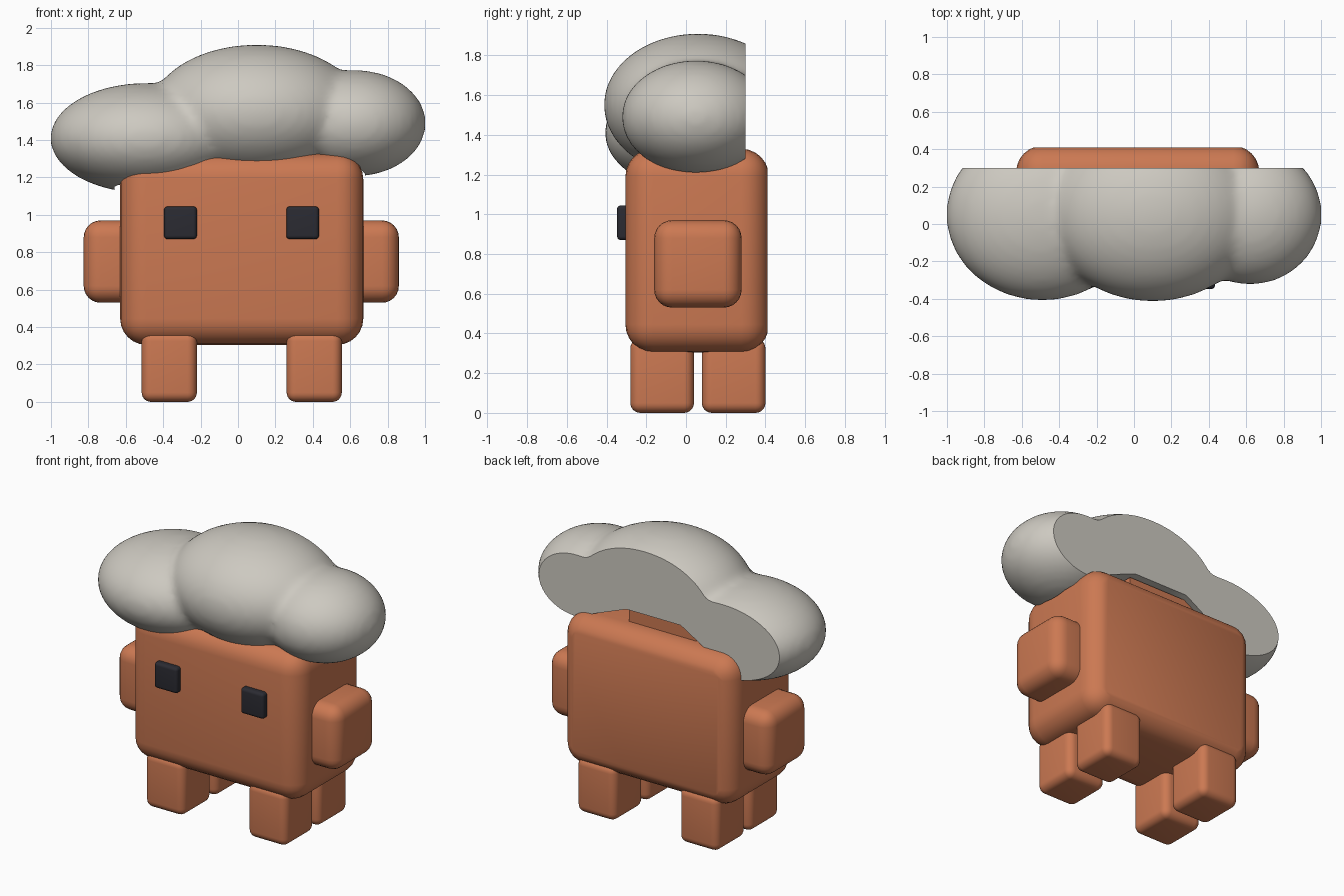
import bpy, bmesh, math
from mathutils import Matrix

if "Cube" in bpy.data.objects:
    bpy.data.objects.remove(bpy.data.objects["Cube"])


def material(name, rgb):
    m = bpy.data.materials.new(name)
    m.diffuse_color = (*rgb, 1)
    m.use_nodes = True
    m.node_tree.nodes["Principled BSDF"].inputs["Base Color"].default_value = m.diffuse_color
    return m


ORANGE = material("clay orange", (0.60, 0.19, 0.085))
GREY = material("cloud grey", (0.61, 0.585, 0.53))
DARK = material("eye black", (0.024, 0.024, 0.032))


def add_object(name, bm, mat):
    bmesh.ops.recalc_face_normals(bm, faces=bm.faces)
    me = bpy.data.meshes.new(name)
    bm.to_mesh(me)
    bm.free()
    ob = bpy.data.objects.new(name, me)
    bpy.context.collection.objects.link(ob)
    if mat:
        me.materials.append(mat)
    return ob


def smooth(ob):
    bpy.ops.object.select_all(action='DESELECT')
    ob.select_set(True)
    bpy.context.view_layer.objects.active = ob
    bpy.ops.object.shade_smooth_by_angle(angle=math.radians(32))


def box(name, lo, hi, mat, bevel=0, back_cut=None):
    """Rounded box between two corners, optionally sliced flat at the back."""
    bm = bmesh.new()
    bmesh.ops.create_cube(bm, size=1)
    for v in bm.verts:
        v.co = [(a + b) / 2 + c * (b - a) for a, b, c in zip(lo, hi, v.co)]
    if bevel:
        bmesh.ops.bevel(bm, geom=bm.edges[:], offset=bevel, segments=6,
                        profile=0.5, affect='EDGES')
    if back_cut is not None:
        bmesh.ops.bisect_plane(bm, geom=bm.verts[:] + bm.edges[:] + bm.faces[:],
                               plane_co=(0, back_cut, 0), plane_no=(0, 1, 0),
                               clear_outer=True)
        bmesh.ops.holes_fill(bm, edges=[e for e in bm.edges if e.is_boundary])
    ob = add_object(name, bm, mat)
    if bevel:
        smooth(ob)
    return ob


# Body with a flat back and a low raised block under the hair
box("body", (-0.63, -0.305, 0.305), (0.67, 0.418, 1.33), ORANGE, 0.14, 0.41)
box("head_block", (-0.26, -0.15, 1.25), (0.25, 0.26, 1.42), ORANGE)

# Arms
box("left_arm", (-0.825, -0.16, 0.53), (-0.50, 0.28, 0.97), ORANGE, 0.09)
box("right_arm", (0.54, -0.16, 0.53), (0.86, 0.28, 0.97), ORANGE, 0.09)

# Legs and eyes, repeated on both sides
for side, x in (("left", -0.515), ("right", 0.26)):
    for place, y in (("front", -0.28), ("back", 0.08)):
        box(f"{side}_{place}_leg", (x, y, 0), (x + 0.295, y + 0.32, 0.375),
            ORANGE, 0.05)
for side, x in (("left", -0.395), ("right", 0.258)):
    box(f"{side}_eye", (x, -0.347, 0.87), (x + 0.175, -0.28, 1.045), DARK, 0.02)

# Puffy hair: three blended lumps (centre, radii)
LUMPS = (((-0.49, 0.05, 1.41), (0.515, 0.46, 0.295)),
         ((0.10, 0.06, 1.55), (0.57, 0.475, 0.36)),
         ((0.62, 0.05, 1.49), (0.385, 0.375, 0.285)))
bm = bmesh.new()
for centre, radii in LUMPS:
    bmesh.ops.create_uvsphere(bm, u_segments=48, v_segments=32, radius=1,
                              matrix=Matrix.LocRotScale(centre, None, radii))
hair = add_object("hair", bm, GREY)
remesh = hair.modifiers.new("blend", 'REMESH')
remesh.mode = 'VOXEL'
remesh.voxel_size = 0.025
soften = hair.modifiers.new("soften", 'SMOOTH')
soften.factor = 0.5
soften.iterations = 12

# Helpers: flat back slice and the hollow that fits over the body
slicer = box("back_slicer", (-2, 0.30, 0.5), (2, 1.5, 2.5), GREY)
PROFILE = ((-0.66, 0.9), (-0.66, 1.15), (-0.54, 1.21), (-0.17, 1.43),
           (0.24, 1.43), (0.60, 1.29), (0.68, 1.22), (0.68, 0.9))
bm = bmesh.new()
face = bm.faces.new([bm.verts.new((x, -0.15, z)) for x, z in PROFILE])
ext = bmesh.ops.extrude_face_region(bm, geom=[face])["geom"]
bmesh.ops.translate(bm, vec=(0, 0.6, 0),
                    verts=[g for g in ext if isinstance(g, bmesh.types.BMVert)])
hollow = add_object("hair_hollow", bm, GREY)
for cutter in (slicer, hollow):
    cut = hair.modifiers.new(cutter.name, 'BOOLEAN')
    cut.operation = 'DIFFERENCE'
    cut.solver = 'EXACT'
    cut.object = cutter

# Bake the hair and drop the helpers
bpy.context.view_layer.update()
graph = bpy.context.evaluated_depsgraph_get()
baked = bpy.data.meshes.new_from_object(hair.evaluated_get(graph))
hair.modifiers.clear()
hair.data = baked
baked.materials.clear()
baked.materials.append(GREY)
for p in baked.polygons:
    p.material_index = 0
for cutter in (slicer, hollow):
    bpy.data.objects.remove(cutter)
smooth(hair)
